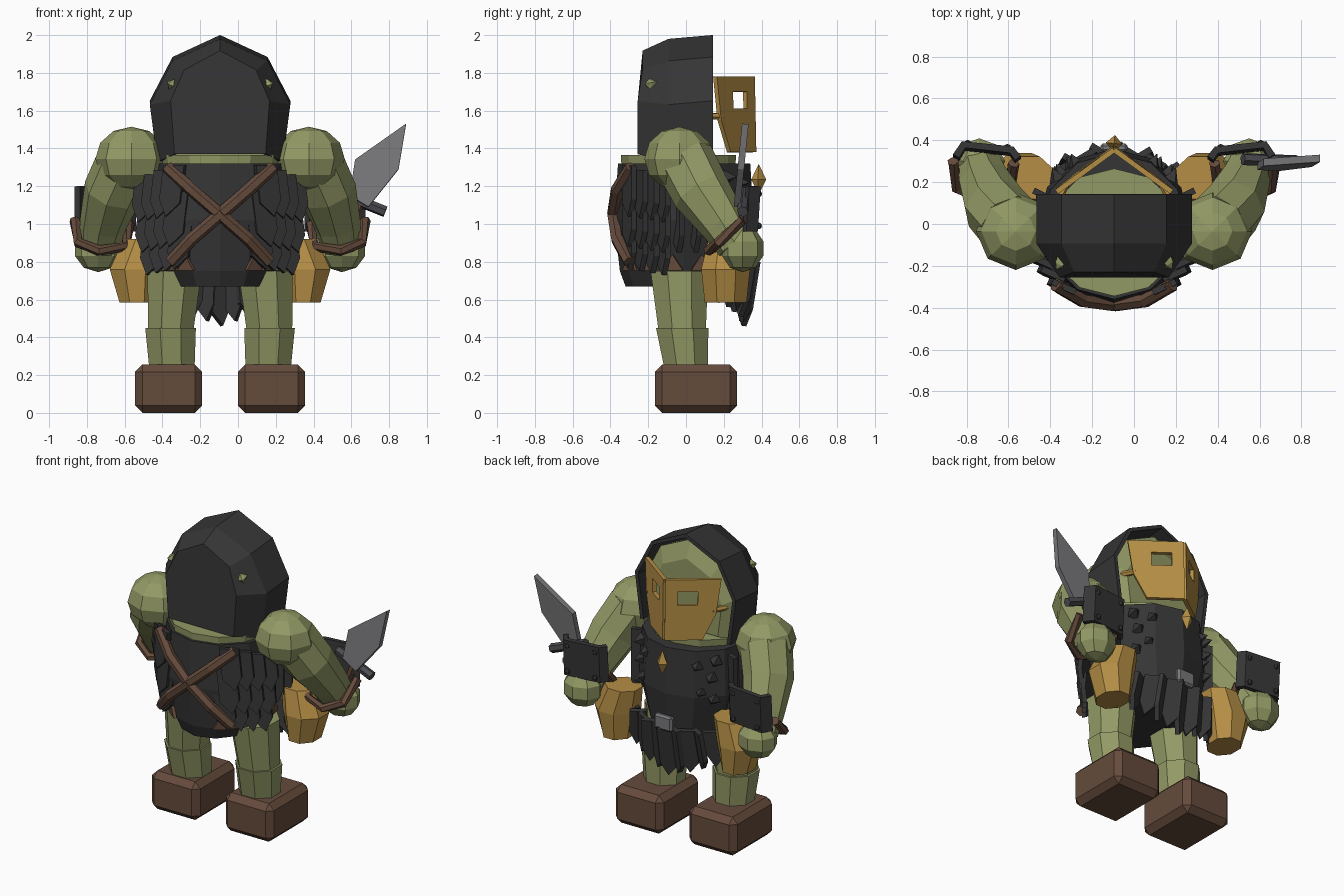
import bpy, bmesh, math
from mathutils import Vector

cube = bpy.data.objects.get("Cube")
if cube:
    bpy.data.objects.remove(cube, do_unlink=True)

CX = -0.095  # body centre line


def material(name, r, g, b):
    m = bpy.data.materials.new(name)
    m.use_nodes = True
    m.diffuse_color = (r, g, b, 1)
    m.node_tree.nodes["Principled BSDF"].inputs["Base Color"].default_value = (r, g, b, 1)
    return m


SKIN = material("green skin", 0.29, 0.32, 0.13)
DARK = material("dark cloth", 0.036, 0.036, 0.037)
BROWN = material("brown leather", 0.13, 0.07, 0.045)
GOLD = material("gold", 0.46, 0.27, 0.06)
STEEL = material("steel", 0.19, 0.19, 0.20)
IRON = material("dark iron", 0.07, 0.07, 0.08)


def build(name, verts, faces, mat, thick=0):
    me = bpy.data.meshes.new(name)
    me.from_pydata([tuple(v) for v in verts], [], faces)
    bm = bmesh.new()
    bm.from_mesh(me)
    bmesh.ops.recalc_face_normals(bm, faces=bm.faces)
    bm.to_mesh(me)
    bm.free()
    me.materials.append(mat)
    ob = bpy.data.objects.new(name, me)
    bpy.context.collection.objects.link(ob)
    if thick:
        mod = ob.modifiers.new("thickness", 'SOLIDIFY')
        mod.thickness, mod.offset = thick, 0
    return ob


def skin(name, rings, mat, closed=True, caps=(True, True), thick=0):
    """Join equal rings of points with quads."""
    n = len(rings[0])
    faces = [(r * n + i, r * n + (i + 1) % n, (r + 1) * n + (i + 1) % n, (r + 1) * n + i)
             for r in range(len(rings) - 1) for i in range(n if closed else n - 1)]
    if caps[0]:
        faces.append(tuple(range(n)))
    if caps[1]:
        faces.append(tuple(range((len(rings) - 1) * n, len(rings) * n)))
    return build(name, [p for r in rings for p in r], faces, mat, thick)


def stack(name, levels, mat, n=8, turn=0.5):
    """Horizontal elliptical rings: x, y, z, x radius, y radius."""
    ang = [math.tau * (i + turn) / n for i in range(n)]
    return skin(name, [[Vector((x + rx * math.cos(a), y + ry * math.sin(a), z)) for a in ang]
                       for x, y, z, rx, ry in levels], mat)


def tube(name, pts, radii, mat, n=8):
    pts = [Vector(p) for p in pts]
    rings = []
    for i, (p, r) in enumerate(zip(pts, radii)):
        d = (pts[min(i + 1, len(pts) - 1)] - pts[max(i - 1, 0)]).normalized()
        u = d.cross(Vector((0.1, 1, 0.2))).normalized()
        v = d.cross(u)
        rings.append([p + r * (u * math.cos(math.tau * k / n) + v * math.sin(math.tau * k / n))
                      for k in range(n)])
    return skin(name, rings, mat)


def ball(name, c, size, mat, u=8, v=5):
    bm = bmesh.new()
    bmesh.ops.create_uvsphere(bm, u_segments=u, v_segments=v, radius=1)
    for w in bm.verts:
        w.co = Vector(a * b for a, b in zip(w.co, size)) + Vector(c)
    me = bpy.data.meshes.new(name)
    bm.to_mesh(me)
    bm.free()
    me.materials.append(mat)
    bpy.context.collection.objects.link(bpy.data.objects.new(name, me))


def box(name, c, size, mat, bevel):
    rings = [[Vector((c[0] + a * size[0] / 2, c[1] + b * size[1] / 2, c[2] + h * size[2] / 2))
              for a, b in ((-1, -1), (1, -1), (1, 1), (-1, 1))] for h in (-1, 1)]
    mod = skin(name, rings, mat).modifiers.new("bevel", 'BEVEL')
    mod.width, mod.segments = bevel, 1


def slat(name, x, y, top, bottom, w, slope, lean=0, tuck=0):
    """Ragged cloth strip; slope turns it, lean and tuck shift its lower end."""
    prof = [(-w, top), (w, top), (w, bottom + 0.09), (0.2 * w, bottom), (-w, bottom + 0.07)]
    pts = [(x + a + lean * (top - z), y + a * slope - tuck * (top - z), z) for a, z in prof]
    build(name, pts, [tuple(range(5))], DARK, 0.03)


# Torso and collar
stack("vest", [(CX, -0.01, 0.67, 0.25, 0.31), (CX, -0.01, 0.75, 0.29, 0.34),
               (CX, -0.01, 1.02, 0.37, 0.37), (CX, -0.01, 1.32, 0.35, 0.35)], DARK, 12, 0)
stack("collar", [(CX, -0.04, 1.28, 0.31, 0.3), (CX, -0.04, 1.365, 0.325, 0.305)], SKIN, 12, 0)

# Head and hood
half_front = [(0.32, 1.35), (0.36, 1.65), (0.243, 1.875), (0, 1.988)]
half_back = [(0.235, 1.37), (0.255, 1.65), (0.185, 1.81), (0, 1.91)]


def hood_ring(half, y, drop=0, bulge=0, scale=1):
    full = half + [(-x, z) for x, z in half[-2::-1]]
    return [Vector((CX + x * scale, y - bulge * (z < 1.7), 1.5 + (z - 1.5) * scale - drop))
            for x, z in full]


skin("hood", [hood_ring(half_front, 0.143), hood_ring(half_front, -0.09, 0.02),
              hood_ring(half_back, -0.22, 0, 0.025)], DARK, False, (False, True), 0.025)
skin("head", [hood_ring(half_front, -0.08, 0.03, 0, 0.9), hood_ring(half_front, 0.08, 0.01, 0, 0.93),
              hood_ring(half_front, 0.13, 0.02, 0, 0.72)], SKIN)

for s, side in ((1, "left"), (-1, "right")):
    def P(x, y, z):
        return (CX + s * x, y, z)

    # Face mask half with an eye opening
    shape = [(0.275, 1.78), (0, 1.78), (0, 1.38), (0.185, 1.38), (0.25, 1.55),
             (0.16, 1.70), (0.06, 1.70), (0.06, 1.61), (0.16, 1.61)]
    build(side + "_mask", [P(u, 0.39 - 0.73 * u - 0.02 * z, z) for u, z in shape],
          [(0, 1, 6, 5), (1, 2, 7, 6), (2, 3, 8, 7), (3, 4, 8), (4, 0, 5, 8)], GOLD, 0.025)
    tube(side + "_mask_band", [P(0.3, 0.05, 1.57), P(0.23, 0.19, 1.57)], (0.018, 0.018), GOLD, 6)
    tube(side + "_ear", [P(0.23, -0.15, 1.735), P(0.26, -0.195, 1.74), P(0.275, -0.215, 1.74)],
         (0.045, 0.028, 0.003), SKIN, 4)

    # Boots and legs
    box(side + "_boot", P(0.272, 0.053, 0.128), (0.355, 0.435, 0.255), BROWN, 0.038)
    stack(side + "_shin", [P(0.255, 0.0, 0.24) + (0.13, 0.125), P(0.262, -0.02, 0.45) + (0.145, 0.15)], SKIN)
    stack(side + "_thigh", [P(0.262, -0.02, 0.43) + (0.13, 0.135), P(0.24, -0.035, 0.75) + (0.155, 0.165)], SKIN)

    # Arms, hands and cuffs
    ball(side + "_shoulder", P(0.47, -0.035, 1.345), (0.19, 0.185, 0.17), SKIN, 8, 6)
    tube(side + "_arm", [P(0.49, -0.01, 1.34), P(0.57, 0.08, 1.17), P(0.62, 0.2, 1.0), P(0.64, 0.27, 0.89)],
         (0.16, 0.155, 0.125, 0.11), SKIN)
    ball(side + "_hand", P(0.645, 0.3, 0.87), (0.13, 0.115, 0.125), SKIN, 8, 5)
    tube(side + "_wrist_strap", [P(0.48, 0.29, 1.0), P(0.5, 0.16, 0.88), P(0.64, 0.12, 0.86),
                                 P(0.75, 0.17, 0.9), P(0.77, 0.3, 1.02)],
         [0.028] * 5, BROWN, 6)
    cuff = [(0.46, 0.3), (0.49, 0.34), (0.72, 0.365), (0.755, 0.31)]
    skin(side + "_cuff", [[Vector(P(x, y + t, z)) for x, y in cuff] for z, t in ((0.96, 0), (1.2, 0.015))],
         DARK, False, (False, False), 0.035)
    for x in (0.51, 0.7):
        for z in (0.99, 1.16):
            ball(side + "_cuff_stud", P(x, 0.367 + 0.1 * (x - 0.5), z), (0.018, 0.015, 0.018), DARK, 6, 4)

    # Hip pouches
    stack(side + "_pouch", [P(0.44, 0.21, 0.585) + (0.1, 0.12), P(0.45, 0.21, 0.76) + (0.145, 0.14),
                            P(0.4, 0.22, 0.92) + (0.12, 0.11)], GOLD)

    # Ragged vest strips in overlapping rows over the flanks
    for row, (top, bottom) in enumerate(((1.31, 1.04), (1.17, 0.88), (1.0, 0.76))):
        for j in range(4):
            slat(side + "_vest_strip", CX + s * (0.24 + 0.05 * j - 0.02 * row), -0.3 + 0.06 * j,
                 top - 0.025 * j, bottom - 0.01 * j, s * 0.055, s * 0.45, s * 0.12)
    for j in range(3):
        slat(side + "_flank_strip", CX + s * 0.345, -0.04 + 0.09 * j, 1.28, 0.85, s * 0.04, s * 0.5)

    # Leather tabs showing below the vest strips
    for a in (-75, -55, -35, -10, 15):
        c = math.radians(a)
        tab = [(c - 0.16, 0.755), (c + 0.16, 0.755), (c, 0.84)]
        if a > -60:
            build(side + "_leather_tab", [P(0.315 * math.cos(t), 0.355 * math.sin(t) - 0.01, z) for t, z in tab],
                  [(0, 1, 2)], BROWN, 0.02)

    # Spikes on the chest
    for x, z in ((0.18, 1.22), (0.25, 1.14), (0.2, 1.05), (0.27, 1.25), (0.26, 1.0)):
        y = 0.36 * math.sqrt(1 - (x / 0.37) ** 2) - 0.04
        tube(side + "_chest_spike", [P(x, y, z), P(x + 0.025, y + 0.06, z)], (0.045, 0.002), DARK, 4)

    # Crossed straps on the back
    tube(side + "_back_strap", [P(-0.28, -0.29, 1.3), P(-0.15, -0.365, 1.18), P(0, -0.385, 1.05),
                                P(0.15, -0.365, 0.92), P(0.26, -0.3, 0.8)], [0.034] * 5, BROWN, 6)

# Pleated skirt strips, buckle and pendant
for i in range(-5, 6):
    slat("skirt_strip", CX + 0.066 * i, 0.355 - 0.006 * i * i, 0.8, 0.46 + 0.025 * abs(i),
         0.045, 0.6 * (-1) ** i, 0.03 * i, 0.16)
box("buckle", (CX, 0.365, 0.83), (0.13, 0.04, 0.1), STEEL, 0.012)
tube("pendant", [(CX, 0.385, 1.16), (CX, 0.385, 1.235), (CX, 0.385, 1.315)], (0.002, 0.04, 0.002), GOLD, 4)

# Short sword in the left hand: blade, guard and grip
edge = [(0.89, 1.53), (0.62, 1.34), (0.59, 1.15), (0.69, 1.09), (0.85, 1.29)]
build("blade", [(x, 0.27 + 0.1 * (z - 1.09), z) for x, z in edge], [tuple(range(5))], STEEL, 0.035)
tube("guard", [(0.52, 0.31, 1.17), (0.78, 0.3, 1.065)], (0.03, 0.03), IRON, 6)
tube("grip", [(0.65, 0.305, 1.13), (0.56, 0.3, 0.88), (0.52, 0.29, 0.76)], (0.025, 0.025, 0.03), BROWN, 6)
